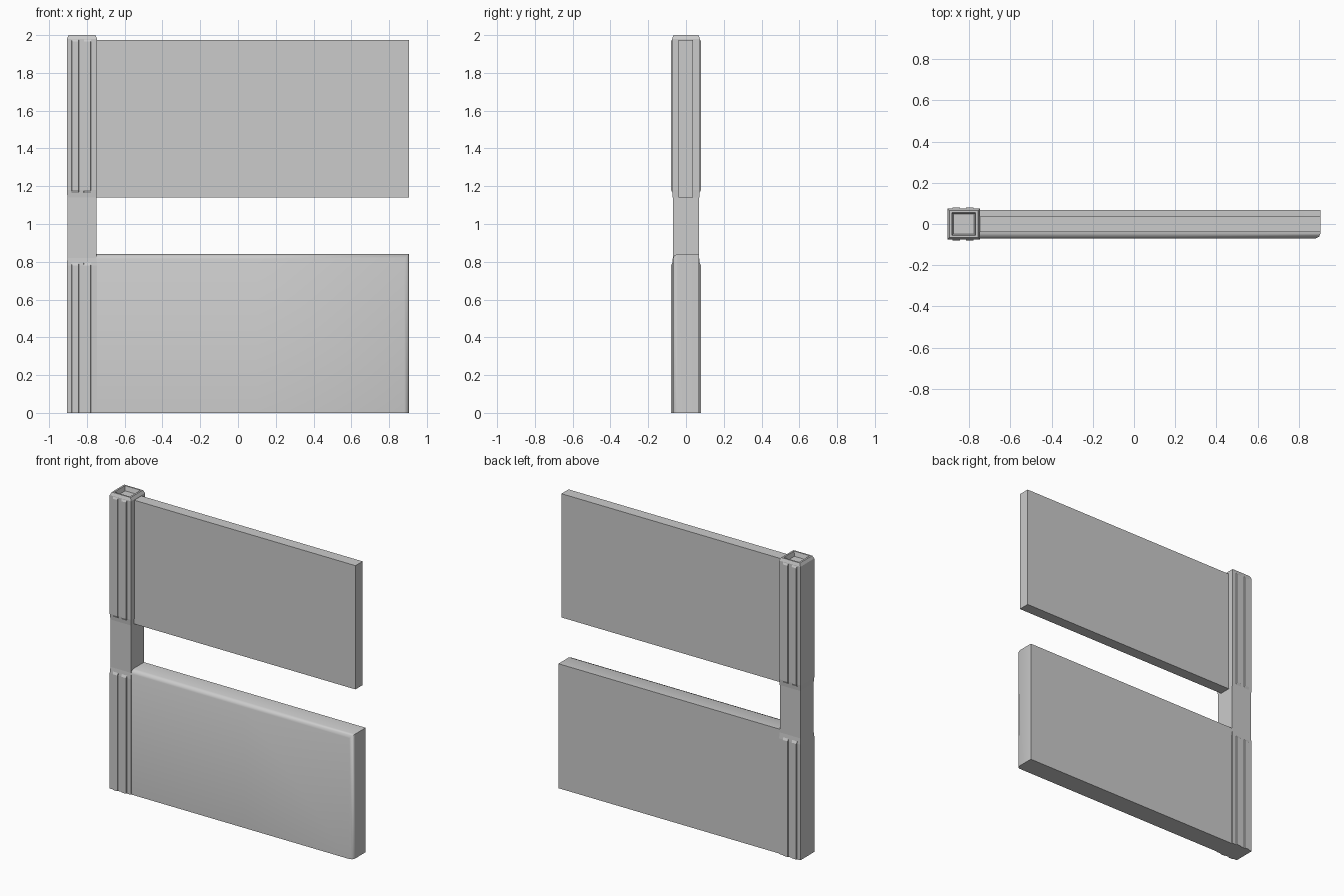
import bpy, bmesh
from mathutils import Vector

if "Cube" in bpy.data.objects:
    bpy.data.objects.remove(bpy.data.objects["Cube"], do_unlink=True)

grey = bpy.data.materials.new("plain_grey")
grey.use_nodes = True
colour = (0.6, 0.6, 0.6, 1)
grey.diffuse_color = colour
grey.node_tree.nodes["Principled BSDF"].inputs["Base Color"].default_value = colour


def finish(name, bm):
    bmesh.ops.recalc_face_normals(bm, faces=bm.faces)
    mesh = bpy.data.meshes.new(name)
    bm.to_mesh(mesh)
    bm.free()
    mesh.materials.append(grey)
    obj = bpy.data.objects.new(name, mesh)
    bpy.context.collection.objects.link(obj)
    return obj


def box(lo, hi):
    lo, hi = Vector(lo), Vector(hi)
    bm = bmesh.new()
    bmesh.ops.create_cube(bm, size=1)
    bmesh.ops.scale(bm, vec=hi - lo, verts=bm.verts)
    bmesh.ops.translate(bm, vec=(lo + hi) / 2, verts=bm.verts)
    return bm


CX = -0.826  # post axis


def loft(name, rings, cap_low=True):
    """Stack of rectangles: each ring is half width, half depth, height."""
    bm = bmesh.new()
    loops = []
    for w, d, z in rings:
        loops.append([bm.verts.new((CX + sx * w, sy * d, z))
                      for sx, sy in ((-1, -1), (1, -1), (1, 1), (-1, 1))])
    for a, b in zip(loops, loops[1:]):
        for i in range(4):
            j = (i + 1) % 4
            bm.faces.new((a[i], a[j], b[j], b[i]))
    bm.faces.new(loops[0][::-1])
    bm.faces.new(loops[-1])
    return finish(name, bm)


# Post: lower sleeve, narrower neck, upper sleeve with a recessed top
loft("post_lower_sleeve", [(0.08, 0.074, 0), (0.08, 0.074, 0.78), (0.077, 0.07, 0.82)])
loft("post_neck", [(0.077, 0.07, 0.8), (0.077, 0.07, 1.17)])
loft("post_upper_sleeve", [
    (0.077, 0.07, 1.14), (0.08, 0.074, 1.18), (0.08, 0.074, 1.98), (0.07, 0.066, 2.0),
    (0.058, 0.056, 2.0), (0.05, 0.048, 1.97), (0.042, 0.04, 1.97)])

# Raised vertical strips on the front and back of both sleeves
for label, z0, z1 in (("lower", 0, 0.8), ("upper", 1.16, 1.985)):
    for side, sy in (("front", -1), ("back", 1)):
        for n, x in enumerate((-0.862, -0.797)):
            y = sorted((sy * 0.07, sy * 0.08))
            bm = box((x - 0.021, y[0], z0), (x + 0.021, y[1], z1))
            for v in bm.verts:
                if abs(v.co.y) > 0.075:
                    v.co.x += 0.004 if v.co.x < x else -0.004
                    if v.co.z > z0 + 0.1 or z0 > 0:
                        v.co.z += 0.02 if v.co.z < (z0 + z1) / 2 else -0.02
            finish(f"{label}_{side}_strip_{n + 1}", bm)

# Upper panel: thin flat board
finish("upper_panel", box((-0.76, -0.04, 1.14), (0.905, 0.036, 1.975)))

# Lower panel: thicker board with softened top and free end
bm = box((-0.76, -0.07, 0), (0.905, 0.068, 0.84))
soft = [e for e in bm.edges
        if all(v.co.z > 0.8 and v.co.y < 0 for v in e.verts)
        or all(v.co.x > 0.9 and v.co.y < 0 for v in e.verts)]
bmesh.ops.bevel(bm, geom=soft, offset=0.025, segments=2, profile=0.5, affect="EDGES")
bmesh.ops.bisect_plane(bm, geom=bm.verts[:] + bm.edges[:] + bm.faces[:],
                       plane_co=(0.1, 0, 0), plane_no=(1, 0, 0))
panel = finish("lower_panel", bm)
bpy.context.view_layer.objects.active = panel
panel.select_set(True)
bpy.ops.object.shade_smooth_by_angle(angle=0.9)
